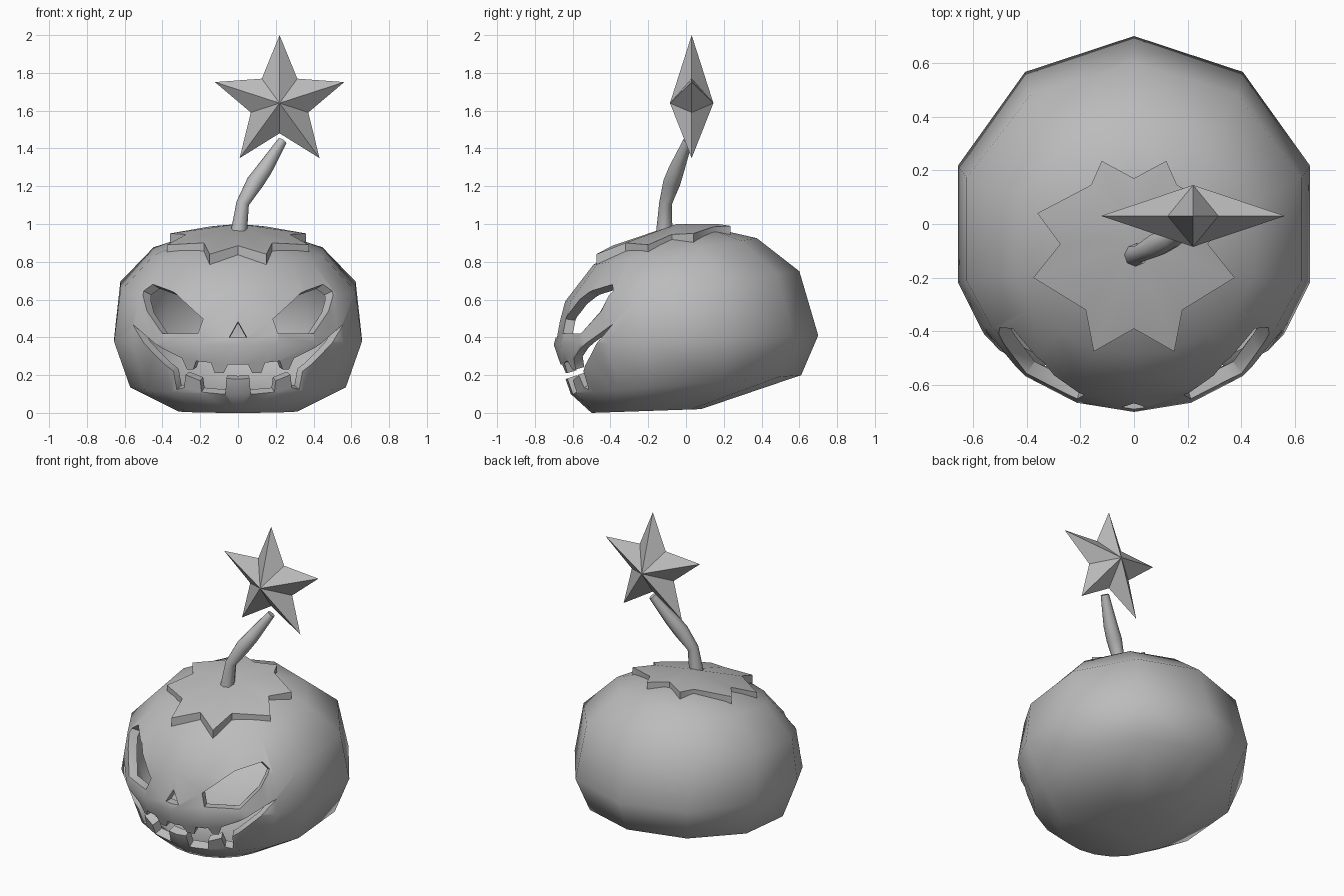
import bpy, bmesh, math
from mathutils import Vector

if "Cube" in bpy.data.objects:
    bpy.data.objects.remove(bpy.data.objects["Cube"])

grey = bpy.data.materials.new("plain grey")
grey.diffuse_color = (0.5, 0.5, 0.5, 1)
grey.use_nodes = True
grey.node_tree.nodes["Principled BSDF"].inputs["Base Color"].default_value = grey.diffuse_color


def make(name, verts, faces, smooth=None):
    mesh = bpy.data.meshes.new(name)
    bm = bmesh.new()
    vs = [bm.verts.new(v) for v in verts]
    for f in faces:
        bm.faces.new([vs[i] for i in f])
    bmesh.ops.recalc_face_normals(bm, faces=bm.faces)
    bm.to_mesh(mesh)
    bm.free()
    mesh.materials.append(grey)
    obj = bpy.data.objects.new(name, mesh)
    bpy.context.collection.objects.link(obj)
    if smooth:
        shade(obj, smooth)
    return obj


def activate(obj):
    bpy.ops.object.select_all(action='DESELECT')
    obj.select_set(True)
    bpy.context.view_layer.objects.active = obj


def shade(obj, degrees):
    activate(obj)
    bpy.ops.object.shade_smooth_by_angle(angle=math.radians(degrees))


def bridge(rings, n):
    return [(r * n + i, r * n + (i + 1) % n, (r + 1) * n + (i + 1) % n, (r + 1) * n + i)
            for r in range(rings - 1) for i in range(n)]


# Body: forward-tilted rings (back y, back z, front y, front z, half width)
rings = [(0.08, 0.02, -0.50, 0.00, 0.33), (0.61, 0.20, -0.61, 0.10, 0.60),
         (0.70, 0.41, -0.70, 0.36, 0.69), (0.60, 0.75, -0.64, 0.59, 0.655),
         (0.375, 0.925, -0.49, 0.785, 0.47), (0.20, 0.965, -0.25, 0.91, 0.25)]
half = [36, 72, 108, 126, 144, 162]          # coarse back, finer face side
angles = [math.radians(a) for a in [0] + half + [180] + [360 - a for a in reversed(half)]]
n = len(angles)
verts = []
for by, bz, fy, fz, w in rings:
    for a in angles:
        t = (1 + math.cos(a)) / 2
        verts.append((w * math.sin(a), fy + (by - fy) * t, fz + (bz - fz) * t))
last = (len(rings) - 1) * n
verts += [(0, -0.21, 0.01), (0, -0.02, 0.96)]
faces = bridge(len(rings), n)
for i in range(n):
    j = (i + 1) % n
    faces += [(i, j, len(verts) - 2), (last + i, last + j, len(verts) - 1)]
body = make("pumpkin_body", verts, faces)

# Carved face: front-view outlines pushed through the shell toward its centre
eye = [(0.45, 0.68), (0.34, 0.64), (0.19, 0.50), (0.215, 0.42), (0.405, 0.42),
       (0.485, 0.54), (0.49, 0.64)]
nose = [(0, 0.485), (0.047, 0.40), (-0.047, 0.40)]
mouth_half = [(0.055, 0.25), (0.08, 0.20), (0.13, 0.20), (0.15, 0.26), (0.23, 0.27),
              (0.25, 0.22), (0.285, 0.22), (0.31, 0.285), (0.42, 0.35), (0.56, 0.47),
              (0.46, 0.31), (0.36, 0.21), (0.34, 0.11), (0.30, 0.12), (0.295, 0.19),
              (0.21, 0.16), (0.20, 0.10), (0.07, 0.085), (0.065, 0.17)]
mouth = mouth_half + [(-x, z) for x, z in reversed(mouth_half)]


def cutter(outline):
    c = Vector((0, 0, 0.4))
    pts = []
    for s in (0.75, 1.3):
        for x, z in outline:
            d = 1 - (x / 0.69) ** 2 - ((z - 0.36) / 0.62) ** 2
            pts.append(c + (Vector((x, -0.7 * math.sqrt(max(d, 0.05)), z)) - c) * s)
    k = len(outline)
    obj = make("face_cutter", pts, bridge(2, k) + [tuple(range(k)), tuple(range(k, 2 * k))])
    bm = bmesh.new()
    bm.from_mesh(obj.data)
    bmesh.ops.triangulate(bm, faces=[f for f in bm.faces if len(f.verts) > 4 or k == 3])
    bmesh.ops.recalc_face_normals(bm, faces=bm.faces)
    bm.to_mesh(obj.data)
    bm.free()
    obj.hide_render = True
    return obj


shell = body.modifiers.new("shell", 'SOLIDIFY')
shell.thickness, shell.offset = 0.055, -1
activate(body)
bpy.ops.object.modifier_apply(modifier="shell")
for outline in (eye, [(-x, z) for x, z in eye], nose, mouth):
    tool = cutter(outline)
    cut = body.modifiers.new("cut", 'BOOLEAN')
    cut.operation, cut.solver, cut.object = 'DIFFERENCE', 'EXACT', tool
    activate(body)
    bpy.ops.object.modifier_apply(modifier="cut")
    bpy.data.objects.remove(tool)
shade(body, 55)

# Lid: eight-pointed jagged cap following the top
side = [(0.12, 0.235, 0.99), (0.16, 0.145, 0.985), (0.36, 0.04, 0.95), (0.275, -0.075, 0.945),
        (0.375, -0.20, 0.89), (0.18, -0.32, 0.90), (0.15, -0.475, 0.84)]
rim = [(0, 0.17, 1.0)] + side + [(0, -0.39, 0.885)] + [(-x, y, z) for x, y, z in reversed(side)]
k = len(rim)
lid_verts = rim + [(x, y, z - 0.055) for x, y, z in rim] + [(0, -0.05, 1.0), (0, -0.05, 0.945)]
lid_faces = bridge(2, k)
for i in range(k):
    j = (i + 1) % k
    lid_faces += [(i, j, 2 * k), (k + i, k + j, 2 * k + 1)]
make("lid", lid_verts, lid_faces, 40)

# Stem: bent tapering tube (x, y, z, radius)
path = [(0.005, -0.115, 0.96, 0.043), (0.025, -0.108, 1.11, 0.034), (0.09, -0.075, 1.22, 0.046),
        (0.14, -0.05, 1.29, 0.042), (0.235, 0.01, 1.44, 0.025)]
sides = 8
stem_verts = []
for i, (x, y, z, r) in enumerate(path):
    a, b = path[max(i - 1, 0)], path[min(i + 1, len(path) - 1)]
    tangent = Vector(b[:3]) - Vector(a[:3])
    turn = Vector((0, 0, 1)).rotation_difference(tangent)
    for s in range(sides):
        t = 2 * math.pi * s / sides
        stem_verts.append(Vector((x, y, z)) + turn @ Vector((r * math.cos(t), r * math.sin(t), 0)))
top = (len(path) - 1) * sides
make("stem", stem_verts, bridge(len(path), sides) +
     [tuple(range(sides)), tuple(range(top, top + sides))], 50)

# Star: faceted five-pointed topper
cx, cy, cz = 0.22, 0.03, 1.64
star = []
for i in range(10):
    r = 0.16 if i % 2 else 0.36
    star.append((cx + r * math.sin(i * math.pi / 5), cy, cz + r * math.cos(i * math.pi / 5)))
star += [(cx, cy - 0.115, cz), (cx, cy + 0.115, cz)]
make("star", star, [(i, (i + 1) % 10, c) for i in range(10) for c in (10, 11)])
